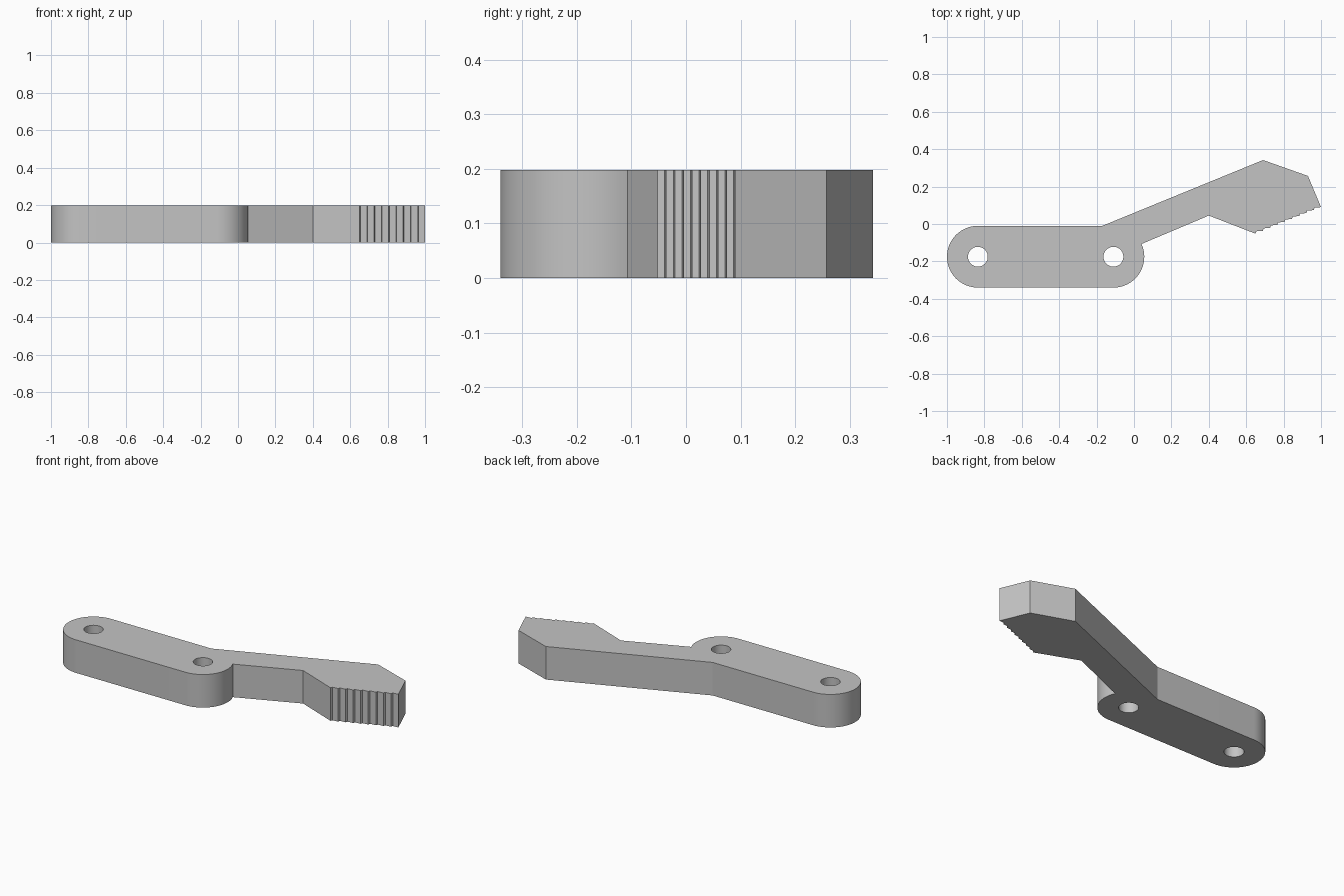
import bpy, bmesh
from math import cos, sin, radians
from mathutils import Vector

cube = bpy.data.objects.get("Cube")
if cube:
    bpy.data.objects.remove(cube, do_unlink=True)

THICK = 0.198
BOSS_R, HOLE_R = 0.165, 0.053
REAR, PIVOT = Vector((-0.835, -0.175)), Vector((-0.11, -0.175))


def arc(centre, radius, start, end, steps):
    """Points along an arc, angles in degrees."""
    angles = [radians(start + (end - start) * i / steps) for i in range(steps + 1)]
    return [centre + radius * Vector((cos(a), sin(a))) for a in angles]


def teeth(first, last, count):
    """Stepped grip edge running between two tooth tips."""
    step = (last - first) / count
    points = []
    for i in range(count):
        tip = first + step * i
        points += [tip, tip + Vector((0.004, step.y * 0.82))]
    return points + [last]


# Outline: rounded body, then the angled arm with its toothed jaw
outline = arc(REAR, BOSS_R, 90, 270, 32)
outline += arc(PIVOT, BOSS_R, -90, 24.4, 24)
outline.append(Vector((0.40, 0.045)))
outline += teeth(Vector((0.65, -0.052)), Vector((1.0, 0.09)), 9)
outline += [Vector(p) for p in ((0.93, 0.257), (0.69, 0.342), (-0.17, -0.01))]
holes = [arc(c, HOLE_R, 0, 360, 40)[:-1] for c in (REAR, PIVOT)]

# Filled and extruded profile
curve = bpy.data.curves.new("lever_profile", "CURVE")
curve.dimensions = "2D"
curve.fill_mode = "BOTH"
curve.extrude = THICK / 2
for loop in [outline] + holes:
    spline = curve.splines.new("POLY")
    spline.points.add(len(loop) - 1)
    for point, p in zip(spline.points, loop):
        point.co = (p.x, p.y, 0, 1)
    spline.use_cyclic_u = True

profile = bpy.data.objects.new("lever_profile", curve)
bpy.context.collection.objects.link(profile)
bpy.context.view_layer.update()
depsgraph = bpy.context.evaluated_depsgraph_get()
mesh = bpy.data.meshes.new_from_object(profile.evaluated_get(depsgraph))
bpy.data.objects.remove(profile, do_unlink=True)

# Weld walls to caps and stand the lever on the floor
bm = bmesh.new()
bm.from_mesh(mesh)
bmesh.ops.remove_doubles(bm, verts=bm.verts, dist=0.0001)
bmesh.ops.recalc_face_normals(bm, faces=bm.faces)
bmesh.ops.translate(bm, verts=bm.verts, vec=(0, 0, THICK / 2))
bm.to_mesh(mesh)
bm.free()

lever = bpy.data.objects.new("toothed_lever", mesh)
bpy.context.collection.objects.link(lever)

# Plain grey material
grey = bpy.data.materials.new("light_grey")
grey.use_nodes = True
colour = (0.55, 0.55, 0.55, 1)
grey.diffuse_color = colour
for node in grey.node_tree.nodes:
    if node.type == "BSDF_PRINCIPLED":
        node.inputs["Base Color"].default_value = colour
mesh.materials.clear()
mesh.materials.append(grey)

# Smooth round walls, sharp rims
bpy.ops.object.select_all(action="DESELECT")
lever.select_set(True)
bpy.context.view_layer.objects.active = lever
bpy.ops.object.shade_smooth_by_angle(angle=radians(20))
